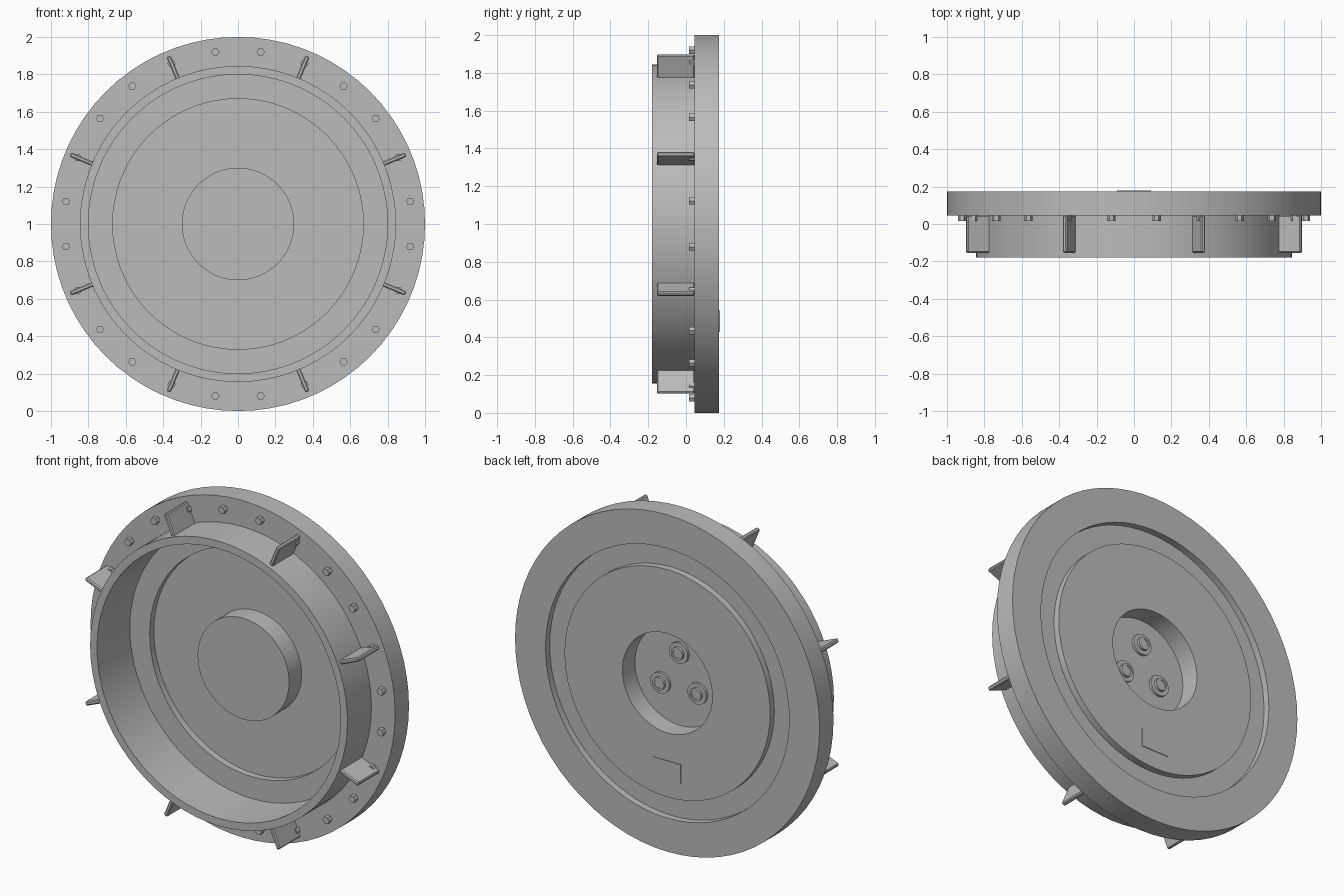
import bpy, bmesh, math
from mathutils import Matrix, Vector

if "Cube" in bpy.data.objects:
    bpy.data.objects.remove(bpy.data.objects["Cube"])

CZ = 1.0  # height of the disc axis, which runs along y

grey = bpy.data.materials.new("plain_grey")
grey.diffuse_color = (0.5, 0.5, 0.5, 1)
grey.use_nodes = True
grey.node_tree.nodes["Principled BSDF"].inputs["Base Color"].default_value = grey.diffuse_color


def finish(name, bm, smooth=True):
    bmesh.ops.remove_doubles(bm, verts=bm.verts, dist=1e-5)
    bmesh.ops.recalc_face_normals(bm, faces=bm.faces)
    me = bpy.data.meshes.new(name)
    bm.to_mesh(me)
    bm.free()
    me.materials.append(grey)
    ob = bpy.data.objects.new(name, me)
    bpy.context.collection.objects.link(ob)
    if smooth:
        bpy.ops.object.select_all(action='DESELECT')
        ob.select_set(True)
        bpy.context.view_layer.objects.active = ob
        bpy.ops.object.shade_smooth_by_angle(angle=math.radians(30))
    return ob


def lathe(name, profile, steps, x=0, z=CZ, smooth=True):
    """Spin (radius, y) points about an axis parallel to y."""
    bm = bmesh.new()
    vs = [bm.verts.new((x + r, y, z)) for r, y in profile]
    es = [bm.edges.new(p) for p in zip(vs, vs[1:])]
    bmesh.ops.spin(bm, geom=vs + es, cent=(x, 0, z), axis=(0, 1, 0),
                   angle=math.tau, steps=steps, use_duplicate=False)
    return finish(name, bm, smooth)


def box(name, size, matrix, bevel=0):
    bm = bmesh.new()
    bmesh.ops.create_cube(bm, size=1)
    bmesh.ops.scale(bm, vec=Vector(size), verts=bm.verts)
    if bevel:
        bmesh.ops.bevel(bm, geom=bm.edges[:], offset=bevel, segments=1, affect='EDGES')
    bmesh.ops.transform(bm, matrix=matrix, verts=bm.verts)
    return finish(name, bm, False)


# Flanged drum: collar, flange and thin pressed centre plate
lathe("flanged_cover", [
    (0, 0.05), (0.30, 0.05), (0.30, 0.168), (0.67, 0.168), (0.67, 0.128),
    (0.80, 0.128), (0.80, -0.18), (0.845, -0.18), (0.845, 0.045),
    (1.0, 0.045), (1.0, 0.175), (0.80, 0.175), (0.80, 0.135),
    (0.675, 0.135), (0.675, 0.175), (0.295, 0.175), (0.295, 0.057),
    (0, 0.057)], 72)

# Hexagonal bolt heads around the flange, every 15 degrees
for i in range(24):
    a = math.radians(7.5 + 15 * i)
    lathe(f"bolt_{i + 1}", [(0, 0.05), (0.022, 0.05), (0.022, 0.016), (0, 0.016)],
          6, 0.928 * math.cos(a), CZ + 0.928 * math.sin(a), False)

# Radial ribs bracing the collar against the flange
for i in range(8):
    a = math.radians(22.5 + 45 * i)
    m = (Matrix.Translation((0, 0, CZ)) @ Matrix.Rotation(-a, 4, 'Y')
         @ Matrix.Translation((0.903, -0.054, 0)))
    box(f"rib_{i + 1}", (0.134, 0.2, 0.024), m, 0.006)

# Three stepped terminals in the rear recess
for i in range(3):
    a = math.radians(90 + 120 * i)
    lathe(f"terminal_{i + 1}", [
        (0, 0.055), (0.062, 0.055), (0.062, 0.072), (0.038, 0.072),
        (0.038, 0.088), (0.026, 0.088), (0.026, 0.084), (0, 0.084)],
        24, 0.14 * math.cos(a), CZ + 0.14 * math.sin(a))

# Thin blank plate on the rear face
box("rear_plate", (0.18, 0.008, 0.112), Matrix.Translation((0, 0.175, 0.485)))
